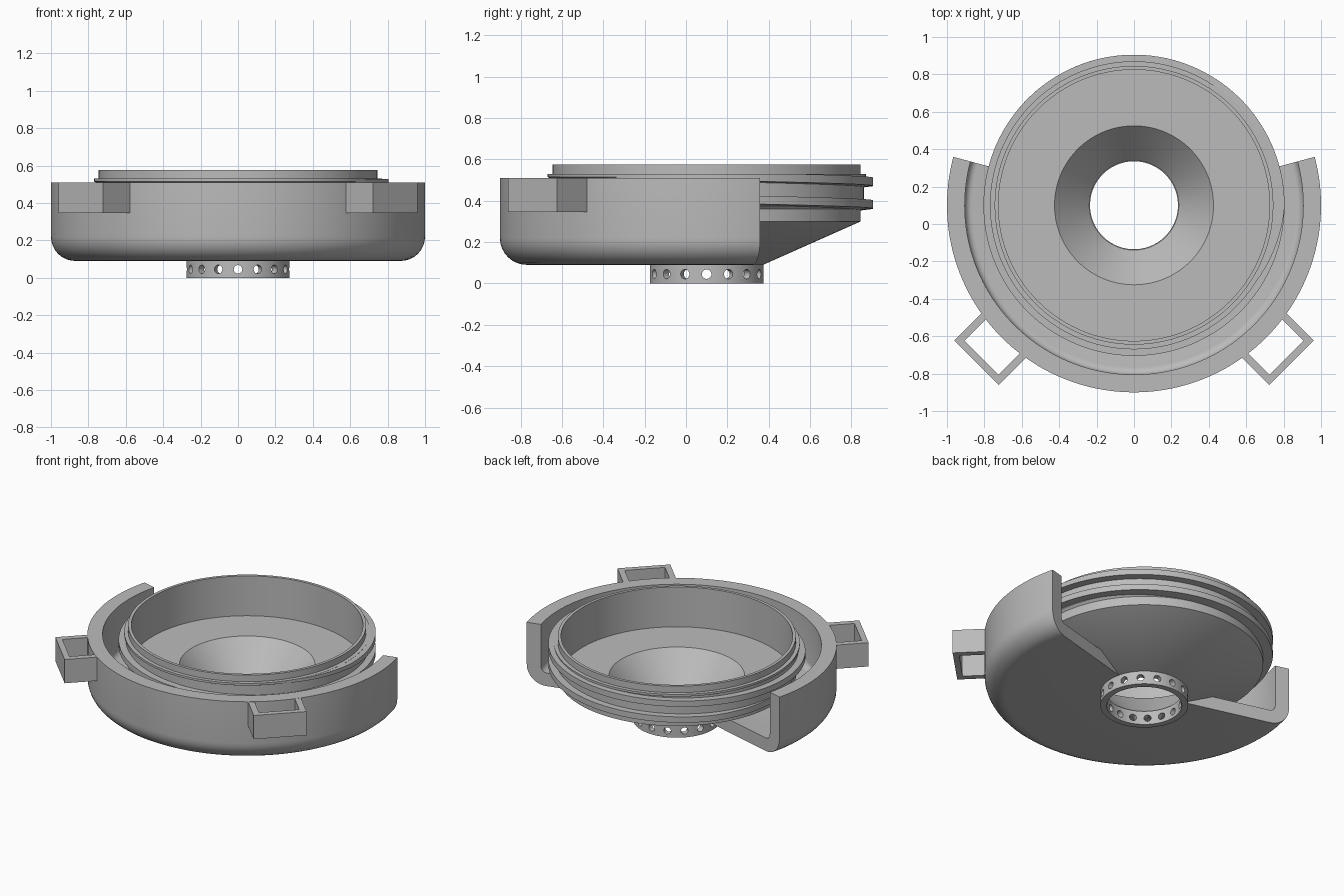
import bpy, bmesh
from math import sin, cos, pi, radians
from mathutils import Matrix, Vector

cube = bpy.data.objects.get("Cube")
if cube:
    bpy.data.objects.remove(cube, do_unlink=True)

CY = 0.1  # shared axis of all round parts

grey = bpy.data.materials.new("light_grey")
grey.use_nodes = True
grey.diffuse_color = (0.5, 0.5, 0.5, 1)
grey.node_tree.nodes["Principled BSDF"].inputs["Base Color"].default_value = (0.5, 0.5, 0.5, 1)


def finish(name, bm, smooth=True):
    bmesh.ops.recalc_face_normals(bm, faces=bm.faces)
    mesh = bpy.data.meshes.new(name)
    bm.to_mesh(mesh)
    bm.free()
    mesh.materials.append(grey)
    ob = bpy.data.objects.new(name, mesh)
    bpy.context.collection.objects.link(ob)
    if smooth:
        shade(ob)
    return ob


def shade(ob):
    bpy.ops.object.select_all(action="DESELECT")
    ob.select_set(True)
    bpy.context.view_layer.objects.active = ob
    bpy.ops.object.shade_smooth_by_angle(angle=radians(30))


def sweep(name, section, start, end, steps, smooth=True):
    """Sweep a closed (radius, z) section around the axis; section(t) gives its points."""
    bm = bmesh.new()
    full = abs(end - start - 360) < 0.01
    rings = []
    for i in range(steps if full else steps + 1):
        a = radians(start + (end - start) * i / steps)
        rings.append([bm.verts.new((r * cos(a), CY + r * sin(a), z))
                      for r, z in section(i / steps)])
    n = len(rings[0])
    pairs = list(zip(rings, rings[1:]))
    if full:
        pairs.append((rings[-1], rings[0]))
    for p, q in pairs:
        for k in range(n):
            m = (k + 1) % n
            bm.faces.new((p[k], p[m], q[m], q[k]))
    if not full:
        bm.faces.new(rings[0])
        bm.faces.new(rings[-1])
    return finish(name, bm, smooth)


def arc(r, z, rad, steps=8):
    """Quarter fillet from straight down to straight out."""
    return [(r + rad * sin(pi / 2 * i / steps), z - rad * cos(pi / 2 * i / steps))
            for i in range(steps + 1)]


# Funnel bowl with a stepped rim and a conical outlet
bowl = [(0.235, 0.09), (0.272, 0.09), (0.745, 0.30), (0.745, 0.36), (0.76, 0.375),
        (0.76, 0.51), (0.77, 0.515), (0.77, 0.53), (0.745, 0.53), (0.745, 0.575),
        (0.725, 0.575), (0.725, 0.30), (0.425, 0.30)]
sweep("funnel_bowl", lambda t: bowl, 0, 360, 144)


# Screw thread winding down the outside of the bowl
def thread(t):
    z = 0.533 - 0.18 * t
    crest = 0.75 + 0.055 * min(1, 12 * t + 0.1, 12 * (1 - t) + 0.1)
    top = min(z + 0.02, 0.529)
    return [(0.74, z - 0.028), (crest, z - 0.02), (crest, top), (0.74, top)]


sweep("screw_thread", thread, -45, 545, 220)

# Outer tray covering the front, open at the back
tray = ([(0.26, 0.09)] + arc(0.87, 0.22, 0.13) + [(1.0, 0.51), (0.905, 0.51)]
        + arc(0.865, 0.22, 0.04, 5)[::-1] + [(0.42, 0.18)])
sweep("outer_tray", lambda t: tray, 165, 375, 110)

# Outlet neck with a row of round holes
neck = sweep("outlet_neck",
             lambda t: [(0.235, 0), (0.275, 0), (0.275, 0.095), (0.235, 0.095)],
             0, 360, 96, False)
bm = bmesh.new()
for i in range(16):
    turn = Matrix.Rotation(2 * pi * i / 16, 4, "Z")
    place = (Matrix.Translation((0, CY, 0.045)) @ turn
             @ Matrix.Translation((0.255, 0, 0)) @ Matrix.Rotation(pi / 2, 4, "Y"))
    bmesh.ops.create_cone(bm, cap_ends=True, segments=20, radius1=0.023,
                          radius2=0.023, depth=0.12, matrix=place)
cutter = finish("neck_hole_cutter", bm, False)
cut = neck.modifiers.new("holes", "BOOLEAN")
cut.object = cutter
cut.solver = "EXACT"
bpy.context.view_layer.update()
holed = bpy.data.meshes.new_from_object(
    neck.evaluated_get(bpy.context.evaluated_depsgraph_get()))
neck.modifiers.clear()
neck.data = holed
bpy.data.objects.remove(cutter, do_unlink=True)
shade(neck)

# Square loop brackets on both front corners
U = [(0.97, -0.168), (1.19, -0.168), (1.19, 0.168), (0.97, 0.168),
     (0.97, 0.128), (1.152, 0.128), (1.152, -0.128), (0.97, -0.128)]
for name, angle in (("left_bracket", -45), ("right_bracket", -135)):
    bm = bmesh.new()
    rot = Matrix.Translation((0, CY, 0)) @ Matrix.Rotation(radians(angle), 4, "Z")
    face = bm.faces.new([bm.verts.new(rot @ Vector((x, y, 0.345))) for x, y in U])
    up = bmesh.ops.extrude_face_region(bm, geom=[face])
    bmesh.ops.translate(bm, vec=(0, 0, 0.164),
                        verts=[v for v in up["geom"] if isinstance(v, bmesh.types.BMVert)])
    finish(name, bm, False)
